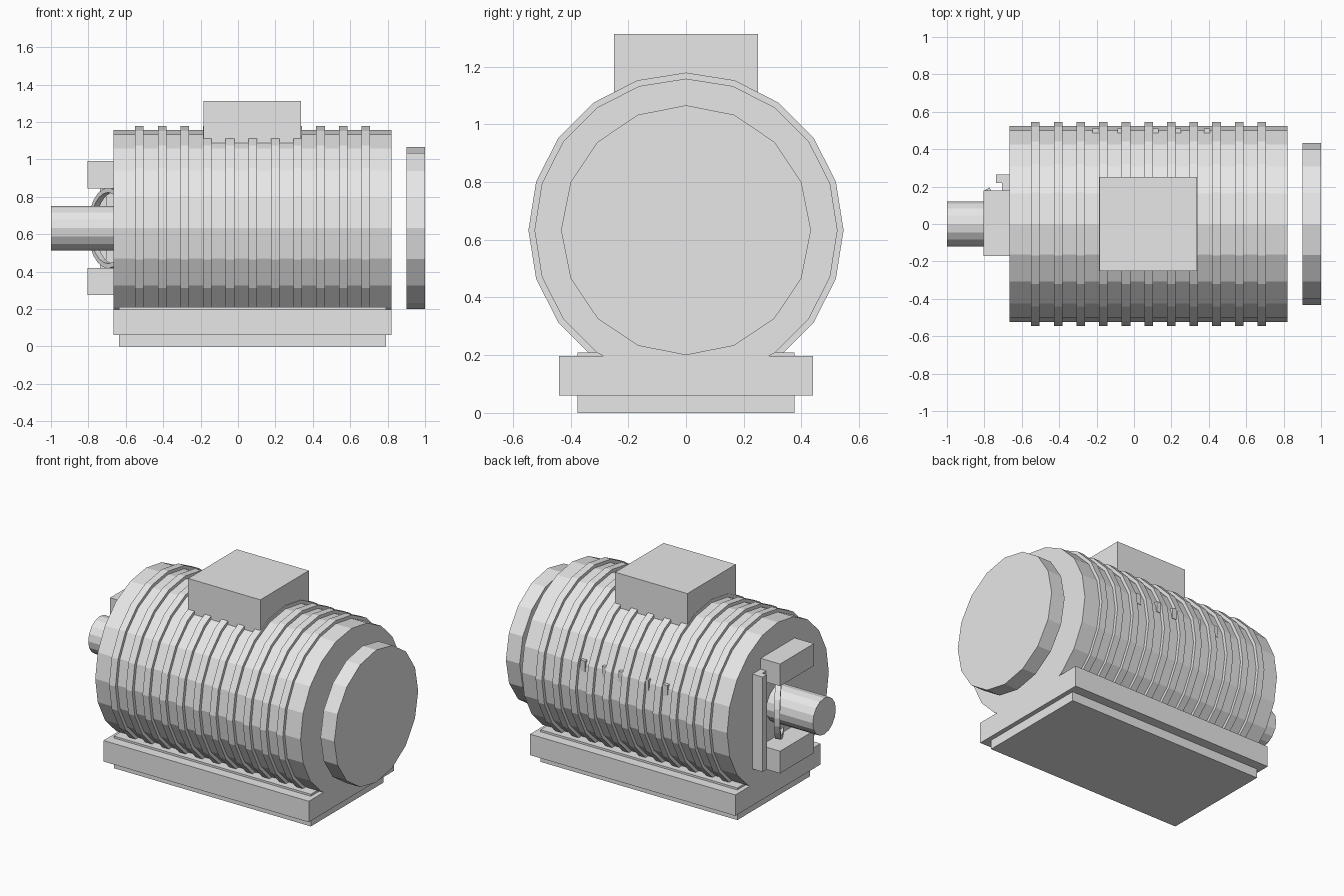
import bpy, bmesh, math
from mathutils import Matrix, Vector

cube = bpy.data.objects.get("Cube")
if cube:
    bpy.data.objects.remove(cube, do_unlink=True)

grey = bpy.data.materials.new("light_grey_metal")
grey.use_nodes = True
colour = (0.8, 0.8, 0.8, 1)
grey.diffuse_color = colour
grey.node_tree.nodes["Principled BSDF"].inputs["Base Color"].default_value = colour

AXIS_Z = 0.633
ALONG_X = Matrix.Rotation(math.pi / 2, 4, "Y")


def finish(name, bm):
    bmesh.ops.recalc_face_normals(bm, faces=bm.faces)
    mesh = bpy.data.meshes.new(name)
    bm.to_mesh(mesh)
    bm.free()
    mesh.materials.append(grey)
    obj = bpy.data.objects.new(name, mesh)
    bpy.context.collection.objects.link(obj)
    return obj


def box(name, x, y, z):
    """Box from (low, high) ranges."""
    bm = bmesh.new()
    size = [b - a for a, b in (x, y, z)]
    mid = Vector([(a + b) / 2 for a, b in (x, y, z)])
    bmesh.ops.create_cube(bm, size=1, matrix=Matrix.Translation(mid) @ Matrix.Diagonal((*size, 1)))
    return finish(name, bm)


def drum(name, x0, x1, radius, sides):
    """Cylinder lying along x on the motor axis."""
    bm = bmesh.new()
    bmesh.ops.create_cone(bm, cap_ends=True, segments=sides, radius1=radius, radius2=radius,
                          depth=x1 - x0,
                          matrix=Matrix.Translation(((x0 + x1) / 2, 0, AXIS_Z)) @ ALONG_X)
    return finish(name, bm)


def band(name, centre, outer, inner, width, tilt, sides):
    """Open collar spun around its own axis, then tilted about z."""
    bm = bmesh.new()
    h = width / 2
    loop = [bm.verts.new((r, 0, z)) for r, z in
            ((outer, -h), (outer, h), (inner, h), (inner, -h))]
    edges = [bm.edges.new((loop[i], loop[(i + 1) % 4])) for i in range(4)]
    bmesh.ops.spin(bm, geom=loop + edges, cent=(0, 0, 0), axis=(0, 0, 1),
                   angle=math.tau, steps=sides)
    bmesh.ops.remove_doubles(bm, verts=bm.verts, dist=0.0005)
    bm.transform(Matrix.Translation(centre) @ Matrix.Rotation(tilt, 4, "Z") @ ALONG_X)
    return finish(name, bm)


# Housing with cooling ribs
drum("housing", -0.665, 0.82, 0.525, 20)
for i in range(11):
    start = -0.55 + i * 0.121
    drum(f"cooling_rib_{i + 1}", start, start + 0.046, 0.546, 20)

# Rear cover, standing clear of the housing
drum("rear_cover", 0.9, 1.0, 0.433, 16)

# Base and terminal box
box("base_plate", (-0.665, 0.82), (-0.44, 0.44), (0.06, 0.197))
box("base_core", (-0.635, 0.79), (-0.376, 0.376), (0, 0.21))
box("terminal_box", (-0.185, 0.337), (-0.25, 0.25), (0.95, 1.312))

# Drive end: shaft, tilted collar, bearing blocks and side rail
drum("shaft", -1.0, -0.6, 0.119, 16)
band("shaft_collar", (-0.68, 0, AXIS_Z), 0.215, 0.19, 0.035, math.radians(30), 24)
for side, low in (("upper", 0.845), ("lower", 0.275)):
    box(f"{side}_bearing_block", (-0.805, -0.64), (-0.172, 0.178), (low, low + 0.145))
box("side_rail", (-0.706, -0.64), (0.18, 0.264), (0.3, 0.92))
box("side_rail_lip", (-0.739, -0.70), (0.22, 0.264), (0.3, 0.92))

# Small tabs along the back of the housing
for i, x in enumerate((-0.205, -0.07, 0.115, 0.235, 0.39)):
    box(f"housing_tab_{i + 1}", (x - 0.017, x + 0.017), (0.48, 0.51), (0.75, 0.82))
